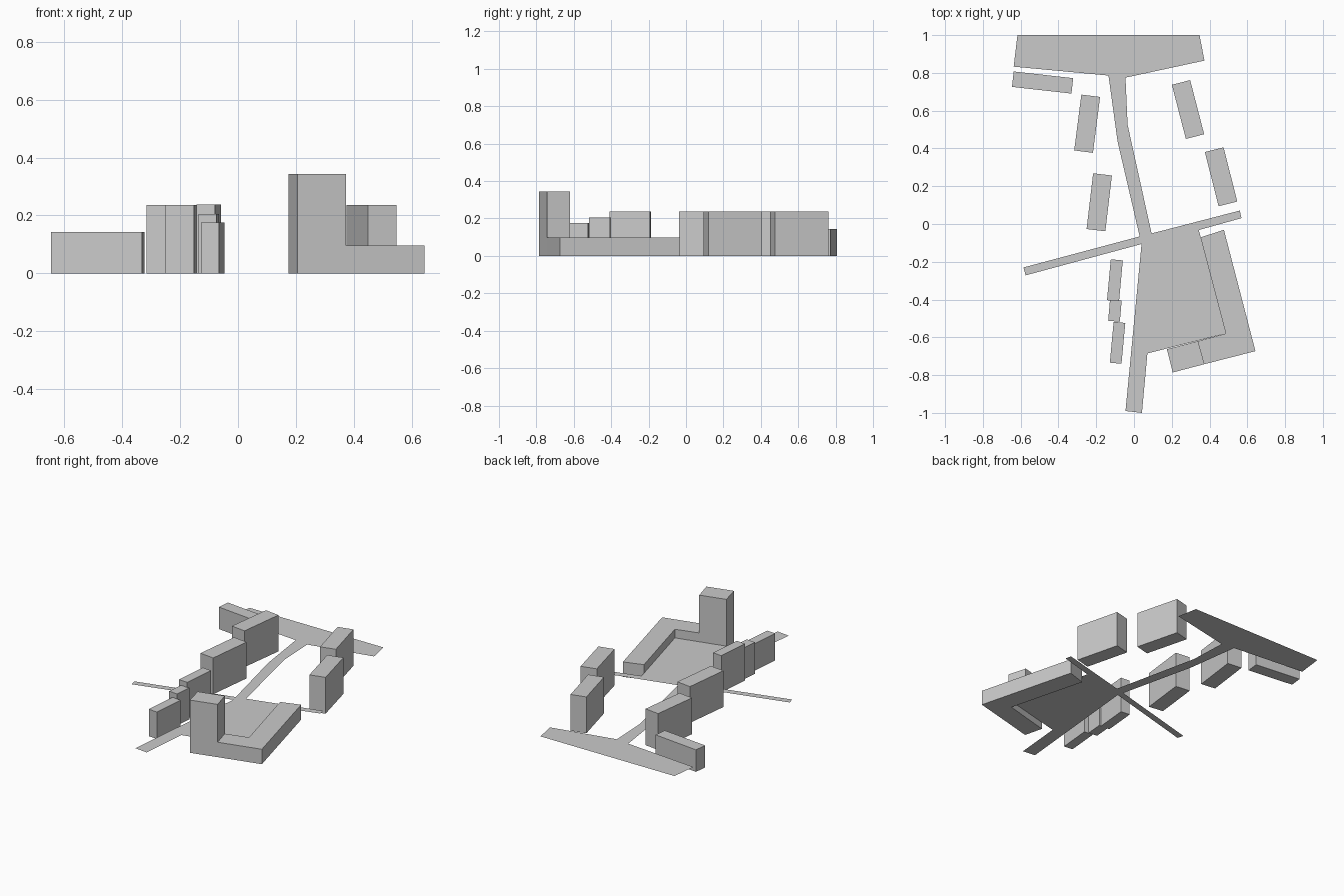
import bpy, bmesh
from math import radians

cube = bpy.data.objects.get("Cube")
if cube:
    bpy.data.objects.remove(cube, do_unlink=True)

# One plain grey for everything
grey = bpy.data.materials.new("plain_grey")
grey.use_nodes = True
colour = (0.59, 0.59, 0.59, 1)
grey.diffuse_color = colour
grey.node_tree.nodes["Principled BSDF"].inputs["Base Color"].default_value = colour


def finish(bm, name):
    mesh = bpy.data.meshes.new(name)
    bm.to_mesh(mesh)
    bm.free()
    mesh.materials.append(grey)
    obj = bpy.data.objects.new(name, mesh)
    bpy.context.collection.objects.link(obj)
    return obj


def raise_faces(bm, faces, height):
    """Extrude a group of faces straight up and return the new tops."""
    out = bmesh.ops.extrude_face_region(bm, geom=faces, use_keep_orig=True)["geom"]
    verts = [g for g in out if isinstance(g, bmesh.types.BMVert)]
    bmesh.ops.translate(bm, verts=verts, vec=(0, 0, height))
    return [g for g in out if isinstance(g, bmesh.types.BMFace)]


def block(name, x, y, width, depth, height, turn):
    bm = bmesh.new()
    bmesh.ops.create_cube(bm, size=1)
    bmesh.ops.translate(bm, verts=bm.verts, vec=(0, 0, 0.5))
    bmesh.ops.scale(bm, verts=bm.verts, vec=(width, depth, height))
    obj = finish(bm, name)
    obj.location = (x, y, 0)
    obj.rotation_euler.z = radians(turn)


# Rows of free-standing blocks along the paths
block("back_low_block", -0.484, 0.749, 0.317, 0.082, 0.143, -6.4)
block("right_block_back", -0.248, 0.531, 0.100, 0.298, 0.236, -7.3)
block("right_block_middle", -0.184, 0.115, 0.100, 0.297, 0.236, -6.7)
block("left_block_back", 0.286, 0.606, 0.100, 0.296, 0.236, 14.5)
block("left_block_front", 0.461, 0.250, 0.102, 0.296, 0.236, 14.2)
block("right_step_high", -0.101, -0.298, 0.064, 0.217, 0.238, -5.3)
block("right_step_middle", -0.101, -0.459, 0.062, 0.112, 0.205, -5.0)
block("right_step_low", -0.087, -0.629, 0.062, 0.217, 0.175, -5.3)

# Corner building: low L-shaped wing with a tower at its end
bm = bmesh.new()
wing = [(0.352, -0.071), (0.486, -0.580), (0.339, -0.620),
        (0.373, -0.742), (0.643, -0.673), (0.476, -0.031)]
wing_verts = [bm.verts.new((x, y, 0)) for x, y in wing]
tower_verts = [bm.verts.new((x, y, 0)) for x, y in [(0.174, -0.663), (0.205, -0.786)]]
wing_face = bm.faces.new(wing_verts)
tower_face = bm.faces.new([wing_verts[2]] + tower_verts + [wing_verts[3]])
tops = raise_faces(bm, [wing_face, tower_face], 0.097)
tower_top = min(tops, key=lambda f: f.calc_center_median().x)
raise_faces(bm, [tower_top], 0.246)
bm.faces.remove(tower_top)
bmesh.ops.recalc_face_normals(bm, faces=bm.faces)
finish(bm, "corner_building")

# Flat paving sheet, laid as convex pieces that share corners
outline = [(-0.617, 1), (-0.637, 0.833), (-0.135, 0.786), (-0.087, 0.437),
           (0.03, -0.066), (-0.585, -0.23), (-0.574, -0.272), (0.04, -0.106),
           (-0.045, -0.99), (0.042, -1), (0.071, -0.685), (0.486, -0.580),
           (0.343, -0.032), (0.569, 0.031), (0.56, 0.071), (0.093, -0.05),
           (-0.034, 0.526), (-0.045, 0.775), (0.373, 0.865), (0.347, 1)]
pieces = [
    (0, 1, 2, 17, 18, 19),         # rear plaza
    (2, 3, 16, 17), (3, 4, 15, 16),  # long path
    (5, 6, 7, 4), (4, 7, 12, 15), (12, 13, 14, 15),  # cross path
    (7, 10, 11, 12),               # front court
    (7, 8, 9, 10),                 # front path
]
bm = bmesh.new()
corners = [bm.verts.new((x, y, 0.041)) for x, y in outline]
for piece in pieces:
    bm.faces.new([corners[i] for i in piece])
bm.normal_update()
finish(bm, "paving")
